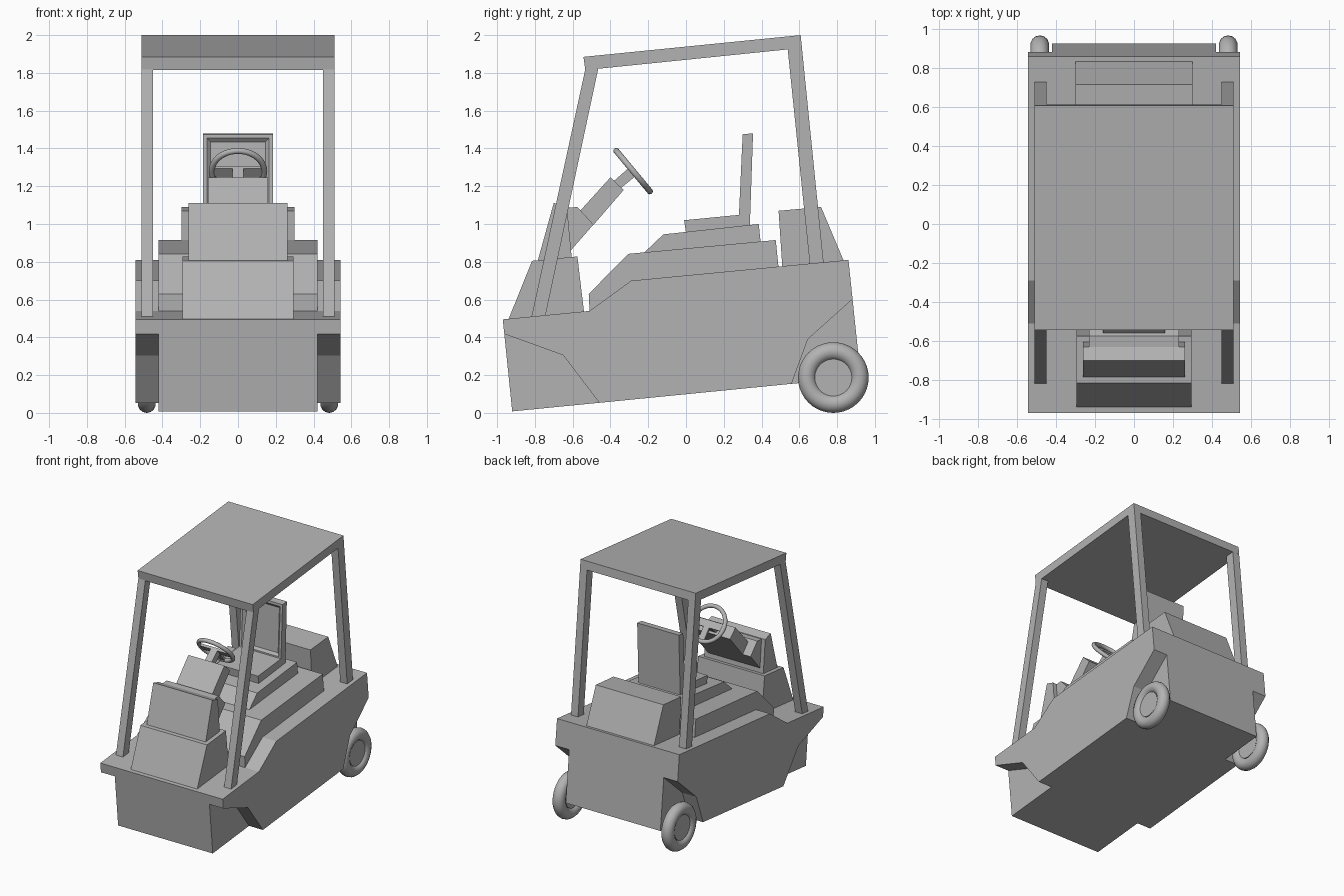
import bpy, bmesh, math
from mathutils import Vector, Matrix

if "Cube" in bpy.data.objects:
    bpy.data.objects.remove(bpy.data.objects["Cube"])

# Dark grey paint for every part
grey = bpy.data.materials.new("dark_grey")
grey.diffuse_color = (0.45, 0.45, 0.45, 1)
grey.use_nodes = True
grey.node_tree.nodes["Principled BSDF"].inputs["Base Color"].default_value = grey.diffuse_color


def finish(name, bm):
    bmesh.ops.recalc_face_normals(bm, faces=bm.faces)
    me = bpy.data.meshes.new(name)
    bm.to_mesh(me)
    bm.free()
    me.materials.append(grey)
    ob = bpy.data.objects.new(name, me)
    bpy.context.collection.objects.link(ob)
    return ob


def prism(name, pts, x0, x1):
    """Side profile of (y, z) points extruded from x0 to x1."""
    bm = bmesh.new()
    face = bm.faces.new([bm.verts.new((x0, y, z)) for y, z in pts])
    ext = bmesh.ops.extrude_face_region(bm, geom=[face])
    verts = [v for v in ext["geom"] if isinstance(v, bmesh.types.BMVert)]
    bmesh.ops.translate(bm, verts=verts, vec=(x1 - x0, 0, 0))
    return finish(name, bm)


def smooth(ob):
    bpy.ops.object.select_all(action='DESELECT')
    ob.select_set(True)
    bpy.context.view_layer.objects.active = ob
    bpy.ops.object.shade_smooth_by_angle(angle=math.radians(40))


def cut(ob, cutter):
    mod = ob.modifiers.new("cut", 'BOOLEAN')
    mod.operation, mod.solver, mod.object = 'DIFFERENCE', 'EXACT', cutter
    bpy.context.view_layer.objects.active = ob
    bpy.ops.object.modifier_apply(modifier=mod.name)
    bpy.data.objects.remove(cutter)


# Chassis with notched lower corners
body = prism("body", [(-0.92, 0.008), (0.925, 0.19), (0.86, 0.81), (-0.29, 0.70),
                      (-0.51, 0.54), (-0.97, 0.495)], -0.543, 0.543)
front_notch = [(-1.1, 0.468), (-0.65, 0.305), (-0.46, 0.055), (-0.40, -0.1), (-1.1, -0.1)]
rear_notch = [(0.51, 0.02), (0.56, 0.157), (0.645, 0.39), (1.0, 0.708), (1.0, 0.02)]
for s in (-1, 1):
    for notch in (front_notch, rear_notch):
        cut(body, prism("cutter", notch, s * 0.42, s * 0.7))

# Stepped deck, seat base and cushion
prism("deck", [(-0.51, 0.53), (-0.515, 0.63), (-0.305, 0.842), (0.475, 0.915),
               (0.49, 0.77), (-0.29, 0.69)], -0.42, 0.42)
prism("seat_base", [(-0.22, 0.85), (-0.12, 0.945), (0.385, 1.0), (0.395, 0.905)], -0.255, 0.255)
prism("seat_cushion", [(0.0, 0.95), (-0.01, 1.02), (0.33, 1.053), (0.34, 0.99)], -0.185, 0.185)

# Backrest with recessed front panel
back = prism("seat_backrest", [(0.28, 1.04), (0.30, 1.475), (0.355, 1.48), (0.338, 0.99),
                               (0.285, 0.985)], -0.185, 0.185)
bm = bmesh.new()
bm.from_mesh(back.data)
panel = max((f for f in bm.faces if f.normal.y < -0.9), key=lambda f: f.calc_area())
bmesh.ops.inset_individual(bm, faces=[panel], thickness=0.028)
bmesh.ops.inset_individual(bm, faces=[panel], thickness=0.027, depth=-0.018)
bm.to_mesh(back.data)
bm.free()

# Rear housing
prism("rear_housing", [(0.51, 0.77), (0.49, 1.07), (0.715, 1.09), (0.835, 0.805)], -0.30, 0.30)

# Front cowl and steering column
prism("lower_cowl", [(-0.94, 0.495), (-0.815, 0.805), (-0.575, 0.828), (-0.54, 0.535)], -0.295, 0.295)
prism("upper_cowl", [(-0.785, 0.805), (-0.70, 1.112), (-0.63, 1.09), (-0.605, 0.82)], -0.262, 0.262)
prism("column_base", [(-0.61, 0.86), (-0.49, 0.997), (-0.575, 1.09), (-0.635, 1.085)], -0.23, 0.23)
prism("column_box", [(-0.49, 0.995), (-0.33, 1.18), (-0.40, 1.247), (-0.565, 1.065)], -0.16, 0.16)
prism("column_rod", [(-0.345, 1.19), (-0.265, 1.255), (-0.305, 1.295), (-0.385, 1.225)], -0.03, 0.03)


def torus(name, major, minor, matrix, nu=40, nv=14):
    bpy.ops.mesh.primitive_torus_add(major_radius=major, minor_radius=minor,
                                     major_segments=nu, minor_segments=nv)
    ob = bpy.context.object
    ob.name = name
    ob.data.transform(matrix)
    ob.data.materials.append(grey)
    smooth(ob)


# Steering wheel with spokes
axis = Vector((0, 0.77, 0.64)).to_track_quat('Z', 'X').to_matrix().to_4x4()
tilt = Matrix.Translation((0, -0.28, 1.28)) @ axis
torus("steering_rim", 0.139, 0.016, tilt)
prism("steering_spoke", [(-0.305, 1.295), (-0.29, 1.307), (-0.254, 1.264), (-0.269, 1.252)], -0.13, 0.13)
prism("steering_lower_spoke", [(-0.275, 1.26), (-0.262, 1.272), (-0.19, 1.185), (-0.203, 1.173)], -0.025, 0.025)

# Canopy roof and posts
prism("canopy_roof", [(-0.543, 1.885), (0.607, 2.0), (0.614, 1.932), (-0.533, 1.815)], -0.511, 0.511)
for side, s in (("left", -1), ("right", 1)):
    prism(side + "_front_post", [(-0.82, 0.50), (-0.745, 0.51), (-0.463, 1.83), (-0.533, 1.82)],
          s * 0.449, s * 0.511)
    prism(side + "_rear_post", [(0.656, 0.78), (0.729, 0.79), (0.613, 1.94), (0.538, 1.93)],
          s * 0.449, s * 0.511)

    # Rear wheels
    place = Matrix.Translation((s * 0.483, 0.78, 0.187)) @ Matrix.Rotation(math.pi / 2, 4, 'Y')
    torus(side + "_tyre", 0.139, 0.048, place)
    bm = bmesh.new()
    bmesh.ops.create_cone(bm, cap_ends=True, segments=32, radius1=0.098, radius2=0.098,
                          depth=0.06, matrix=place)
    smooth(finish(side + "_hub", bm))
